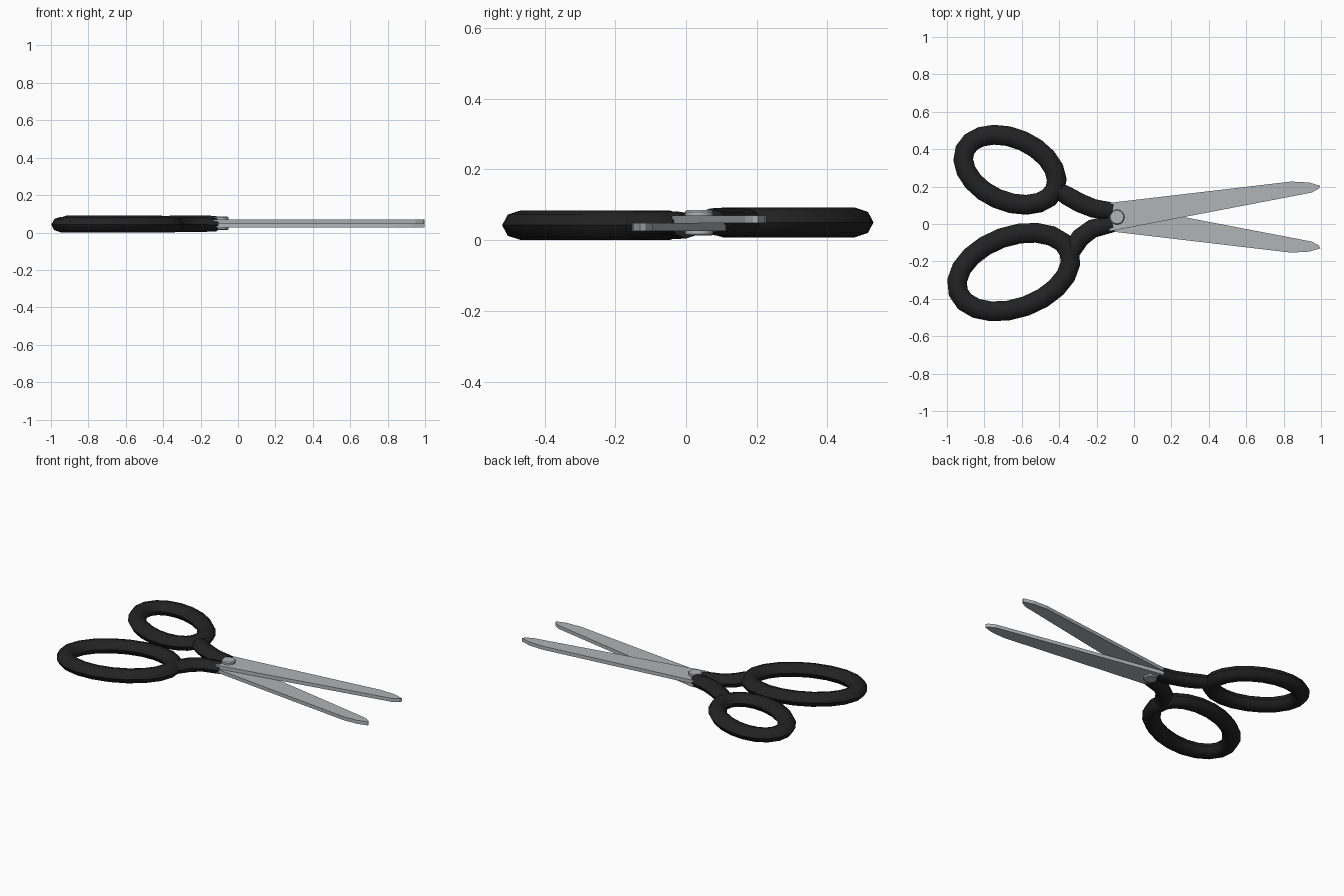
import bpy, bmesh, math
from mathutils import Vector

if "Cube" in bpy.data.objects:
    bpy.data.objects.remove(bpy.data.objects["Cube"], do_unlink=True)


def material(name, color):
    m = bpy.data.materials.new(name)
    m.use_nodes = True
    m.diffuse_color = (*color, 1)
    m.node_tree.nodes["Principled BSDF"].inputs["Base Color"].default_value = (*color, 1)
    return m


black = material("black plastic", (0.016, 0.016, 0.016))
steel = material("steel", (0.44, 0.46, 0.48))


def finish(bm, name, mat, angle=None):
    bmesh.ops.recalc_face_normals(bm, faces=bm.faces[:])
    me = bpy.data.meshes.new(name)
    bm.to_mesh(me)
    bm.free()
    me.materials.append(mat)
    ob = bpy.data.objects.new(name, me)
    bpy.context.collection.objects.link(ob)
    if angle:
        bpy.ops.object.select_all(action='DESELECT')
        ob.select_set(True)
        bpy.context.view_layer.objects.active = ob
        bpy.ops.object.shade_smooth_by_angle(angle=math.radians(angle))
    return ob


def tube(name, path, radii, closed, sides=8):
    """Sweep an ellipse along a path; radii holds (half width, half height)."""
    bm = bmesh.new()
    n = len(path)
    rings = []
    for i, p in enumerate(path):
        ahead = path[(i + 1) % n] if closed else path[min(i + 1, n - 1)]
        behind = path[i - 1] if closed else path[max(i - 1, 0)]
        t = ahead - behind
        side = Vector((t.y, -t.x, 0)).normalized()
        w, h = radii[i]
        ring = []
        for k in range(sides):
            a = 2 * math.pi * k / sides
            ring.append(bm.verts.new(p + side * w * math.cos(a) + Vector((0, 0, h * math.sin(a)))))
        rings.append(ring)
    for i in range(n if closed else n - 1):
        a, b = rings[i], rings[(i + 1) % n]
        for k in range(sides):
            j = (k + 1) % sides
            bm.faces.new((a[k], a[j], b[j], b[k]))
    if not closed:
        bm.faces.new(rings[0])
        bm.faces.new(rings[-1])
    return finish(bm, name, black, 50)


def finger_ring(name, centre, a, b, tilt, segments=20):
    c, s = math.cos(math.radians(tilt)), math.sin(math.radians(tilt))
    path = []
    for i in range(segments):
        t = 2 * math.pi * i / segments
        u, v = a * math.cos(t), b * math.sin(t)
        path.append(Vector(centre) + Vector((u * c - v * s, u * s + v * c, 0)))
    tube(name, path, [(0.053, 0.042)] * segments, True)


# Finger rings
finger_ring("left_finger_ring", (-0.663, 0.29, 0.05), 0.263, 0.169, -23.7)
finger_ring("right_finger_ring", (-0.643, -0.257, 0.042), 0.316, 0.193, 19.9)

# Arms joining the rings to the blades
widths = [(0.04, 0.036), (0.05, 0.04), (0.051, 0.04), (0.05, 0.039), (0.046, 0.036)]
left_arm = [(-0.42, 0.19, 0.05), (-0.36, 0.152, 0.05), (-0.29, 0.113, 0.051),
            (-0.215, 0.083, 0.052), (-0.115, 0.068, 0.053)]
right_arm = [(-0.34, -0.17, 0.042), (-0.322, -0.125, 0.042), (-0.287, -0.073, 0.042),
             (-0.222, -0.025, 0.042), (-0.115, 0.002, 0.041)]
tube("left_arm", [Vector(p) for p in left_arm], widths, False)
tube("right_arm", [Vector(p) for p in right_arm], widths, False)

# Blades: one outline, mirrored across the pivot line
PIVOT_Y = 0.037
outline = [(-0.13, -0.076), (0.95, 0.131), (0.988, 0.152), (0.997, 0.167),
           (0.935, 0.185), (0.84, 0.19), (-0.13, 0.076)]


def blade(name, sign, bottom, thickness=0.022):
    bm = bmesh.new()
    face = bm.faces.new([bm.verts.new((x, PIVOT_Y + sign * y, bottom)) for x, y in outline])
    ext = bmesh.ops.extrude_face_region(bm, geom=[face])
    top = [v for v in ext["geom"] if isinstance(v, bmesh.types.BMVert)]
    bmesh.ops.translate(bm, verts=top, vec=(0, 0, thickness))
    finish(bm, name, steel)


blade("upper_blade", 1, 0.048)
blade("lower_blade", -1, 0.026)


# Pivot heads above and below the blades
def rivet_head(name, inner, outer):
    bm = bmesh.new()
    r = 0.04
    rows = []
    for radius, z in ((r, inner), (r, inner + 0.7 * (outer - inner)), (0.88 * r, outer)):
        rows.append([bm.verts.new((-0.091 + radius * math.cos(math.tau * k / 24),
                                   PIVOT_Y + radius * math.sin(math.tau * k / 24), z))
                     for k in range(24)])
    for a, b in zip(rows, rows[1:]):
        for k in range(24):
            j = (k + 1) % 24
            bm.faces.new((a[k], a[j], b[j], b[k]))
    bm.faces.new(rows[0])
    bm.faces.new(rows[-1])
    finish(bm, name, steel, 30)


rivet_head("rivet_top", 0.068, 0.085)
rivet_head("rivet_bottom", 0.028, 0.013)
